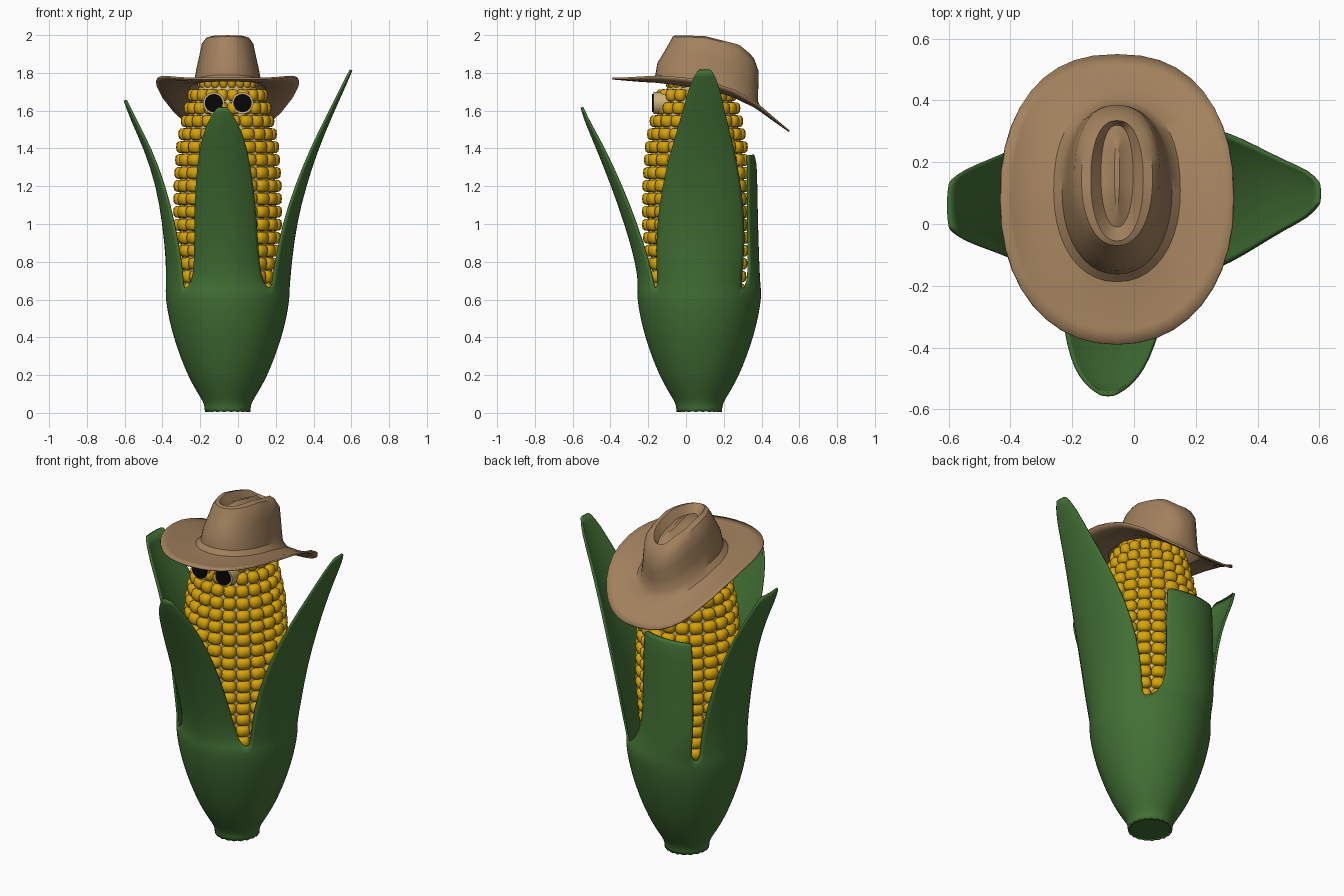
import bpy, bmesh, math
from mathutils import Vector, Matrix

if "Cube" in bpy.data.objects:
    bpy.data.objects.remove(bpy.data.objects["Cube"])

CX = -0.055          # shared centre line of cob, husk and hat


def material(name, rgb):
    m = bpy.data.materials.new(name)
    m.diffuse_color = (*rgb, 1)
    m.use_nodes = True
    m.node_tree.nodes["Principled BSDF"].inputs["Base Color"].default_value = m.diffuse_color
    return m


GREEN = material("husk_green", (0.055, 0.165, 0.035))
YELLOW = material("kernel_yellow", (0.68, 0.37, 0.002))
TAN = material("cob_tan", (0.6, 0.45, 0.2))
BROWN = material("hat_brown", (0.36, 0.22, 0.11))
BLACK = material("eye_black", (0.002, 0.002, 0.002))


def lerp(table, x):
    if x <= table[0][0]:
        return table[0][1]
    for (x0, y0), (x1, y1) in zip(table, table[1:]):
        if x <= x1:
            return y0 + (y1 - y0) * (x - x0) / (x1 - x0)
    return table[-1][1]


def make(name, bm, mat, angle=None):
    me = bpy.data.meshes.new(name)
    bm.to_mesh(me)
    bm.free()
    ob = bpy.data.objects.new(name, me)
    bpy.context.collection.objects.link(ob)
    me.materials.append(mat)
    for o in bpy.context.selected_objects:
        o.select_set(False)
    ob.select_set(True)
    bpy.context.view_layer.objects.active = ob
    if angle is None:
        bpy.ops.object.shade_smooth()
    else:
        bpy.ops.object.shade_smooth_by_angle(angle=math.radians(angle))
    return ob


def bridge(bm, rings, closed):
    n = len(rings[0])
    for a, b in zip(rings, rings[1:]):
        for i in range(n if closed else n - 1):
            j = (i + 1) % n
            bm.faces.new((a[i], a[j], b[j], b[i]))


# Cob: tan core and rings of rounded kernels
CY = 0.055
COB = [(0.5, 0.252), (0.7, 0.265), (1.0, 0.291), (1.2, 0.289), (1.4, 0.276),
       (1.5, 0.259), (1.6, 0.238), (1.69, 0.213), (1.75, 0.165)]
bm = bmesh.new()
rings = [[bm.verts.new((CX + (r - 0.035) * math.cos(k * math.tau / 32),
                        CY + (r - 0.035) * math.sin(k * math.tau / 32), z))
          for k in range(32)] for z, r in COB]
bridge(bm, rings, True)
bm.faces.new(rings[-1])
bm.faces.new(rings[0][::-1])
make("cob_core", bm, TAN, 40)

COLS, STEP = 20, 0.0685
unit = bmesh.new()
bmesh.ops.create_uvsphere(unit, u_segments=10, v_segments=6, radius=1)
for v in unit.verts:                       # squarish pillow shape
    v.co = Vector([math.copysign(abs(c) ** 0.65, c) if abs(c) > 1e-5 else 0 for c in v.co])
kernel = bpy.data.meshes.new("kernel_source")
unit.to_mesh(kernel)
unit.free()
bm = bmesh.new()
for row in range(18):
    z = 0.585 + row * STEP
    r = lerp(COB, z)
    half = math.pi * (r - 0.025) / COLS
    for c in range(COLS):
        start = len(bm.verts)
        bm.from_mesh(kernel)
        bm.verts.ensure_lookup_table()
        mat = (Matrix.Translation((CX, CY, z)) @ Matrix.Rotation((c + 0.5) * math.tau / COLS, 4, 'Z')
               @ Matrix.Translation((r - 0.04, 0, 0)) @ Matrix.Diagonal((0.04, half, 0.033, 1)))
        bmesh.ops.transform(bm, matrix=mat, verts=bm.verts[start:])
make("kernels", bm, YELLOW)
bpy.data.meshes.remove(kernel)

# Husk: lower cup splitting into four leaves; leaf rows are (z, reach, sag, half width)
HY = 0.07
CUP = [(0, 0.115), (0.045, 0.117), (0.08, 0.136), (0.13, 0.167), (0.2, 0.205), (0.3, 0.246),
       (0.4, 0.28), (0.5, 0.306), (0.6, 0.323), (0.65, 0.323)]
# angle, sideways drift per unit height, sideways step above the cup, rows
LEAVES = [
    # right
    (0, 0.025, 0, [(0.68, 0.325, 0.088, 0.215), (0.8, 0.335, 0.08, 0.23), (1.0, 0.36, 0.066, 0.23),
                   (1.2, 0.41, 0.05, 0.208), (1.4, 0.475, 0.033, 0.165), (1.6, 0.56, 0.018, 0.108),
                   (1.75, 0.628, 0.01, 0.075), (1.815, 0.655, 0.004, 0.035)]),
    # back
    (90, 0.0, 0.06, [(0.68, 0.318, 0.06, 0.185), (0.8, 0.312, 0.05, 0.165), (1.0, 0.306, 0.048, 0.163),
                     (1.2, 0.302, 0.045, 0.16), (1.33, 0.3, 0.042, 0.155), (1.365, 0.285, 0.03, 0.15)]),
    # left
    (180, 0.01, 0, [(0.68, 0.322, 0.085, 0.215), (0.8, 0.32, 0.075, 0.22), (1.0, 0.34, 0.058, 0.205),
                    (1.2, 0.372, 0.04, 0.175), (1.4, 0.437, 0.03, 0.145), (1.55, 0.508, 0.02, 0.115),
                    (1.655, 0.545, 0.008, 0.08)]),
    # front
    (270, -0.03, 0, [(0.68, 0.318, 0.075, 0.185), (0.8, 0.332, 0.065, 0.168), (1.0, 0.39, 0.058, 0.163),
                     (1.2, 0.46, 0.05, 0.152), (1.4, 0.54, 0.036, 0.125), (1.5, 0.582, 0.022, 0.095),
                     (1.57, 0.61, 0.013, 0.06), (1.618, 0.622, 0.004, 0.025)]),
]
Q = math.pi / 4
bm = bmesh.new()
for deg, drift, step, rows in LEAVES:
    a = math.radians(deg)
    out, tan = Vector((math.cos(a), math.sin(a), 0)), Vector((-math.sin(a), math.cos(a), 0))
    cup = [(z, r, r * (1 - math.cos(Q)), r * math.sin(Q)) for z, r in CUP]
    rings = []
    for z, reach, sag, w in cup + rows:
        ring = []
        shift = drift * max(0, z - 0.65) + step * min(1, max(0, (z - 0.65) / 0.1))
        for k in range(-5, 6):
            t = k / 5 * Q
            p = (Vector((CX, HY, z)) + out * (reach - sag * (1 - math.cos(t)) / (1 - math.cos(Q)))
                 + tan * (w * math.sin(t) / math.sin(Q) + shift))
            if z == 0 and k % 2 == 0:
                p.z = 0.014              # ragged cut end
            ring.append(bm.verts.new(p))
        rings.append(ring)
    bridge(bm, rings, False)
bmesh.ops.remove_doubles(bm, verts=bm.verts, dist=0.0005)
husk = make("husk", bm, GREEN)
sub = husk.modifiers.new("smooth", 'SUBSURF')
sub.levels = sub.render_levels = 1
sol = husk.modifiers.new("thickness", 'SOLIDIFY')
sol.thickness, sol.offset = 0.012, 0

# Stem end closing the husk
bm = bmesh.new()
bmesh.ops.create_cone(bm, cap_ends=True, segments=32, radius1=0.112, radius2=0.112, depth=0.02,
                      matrix=Matrix.Translation((CX, HY, 0.022)))
make("stem_end", bm, GREEN, 30)

# Hat: one loft from the brim edge up the crown and into the creased top
BRIM = [(-0.39, 1.775), (-0.16, 1.755), (0.1, 1.715), (0.25, 1.675), (0.38, 1.615), (0.55, 1.495)]
TOP = [(-0.08, 2.0), (0.1, 1.995), (0.28, 1.95), (0.36, 1.885), (0.39, 1.83)]
# rows: centre y, x radius, y radius, height fraction brim-to-top, side curl
HAT = [(0.08, 0.375, 0.47, 0, 0.045), (0.085, 0.34, 0.43, 0, 0.027), (0.1, 0.27, 0.36, 0, 0.008),
       (0.108, 0.205, 0.295, 0.03, 0.004), (0.11, 0.178, 0.272, 0.14, 0), (0.115, 0.165, 0.267, 0.4, 0),
       (0.135, 0.15, 0.25, 0.65, 0), (0.15, 0.138, 0.235, 0.86, 0), (0.145, 0.115, 0.215, 0.97, 0),
       (0.14, 0.085, 0.195, 1.0, 0), (0.155, 0.052, 0.165, 0.84, 0), (0.155, 0.028, 0.14, 0.88, 0),
       (0.16, 0.008, 0.1, 0.94, 0)]
bm = bmesh.new()
rings = []
for cy, rx, ry, f, curl in HAT:
    ring = []
    for k in range(40):
        a = k * math.tau / 40
        power = 0.85 if math.sin(a) > 0 else 0.92
        c, s = (math.copysign(abs(v) ** power, v) for v in (math.cos(a), math.sin(a)))
        y = cy + ry * s
        zb = lerp(BRIM, y)
        z = zb + (lerp(TOP, y) - zb) * f + curl * abs(math.cos(a)) ** 3
        ring.append(bm.verts.new((CX + rx * c, y, z)))
    rings.append(ring)
bridge(bm, rings, True)
bm.faces.new(rings[-1])
hat = make("hat", bm, BROWN, 35)
sol = hat.modifiers.new("thickness", 'SOLIDIFY')
sol.thickness, sol.offset = 0.01, -1

# Eyes: tan tubes with black discs
FACE = Matrix.Rotation(math.pi / 2, 4, 'X')
for side, name in ((-1, "left"), (1, "right")):
    x = CX + 0.003 + side * 0.076
    for part, r, y0, y1, mat in (("eye_rim", 0.058, -0.172, -0.09, TAN),
                                 ("eye_pupil", 0.048, -0.18, -0.165, BLACK)):
        bm = bmesh.new()
        bmesh.ops.create_cone(bm, cap_ends=True, segments=24, radius1=r, radius2=r, depth=y1 - y0,
                              matrix=Matrix.Translation((x, (y0 + y1) / 2, 1.64)) @ FACE)
        make(f"{name}_{part}", bm, mat, 30)
